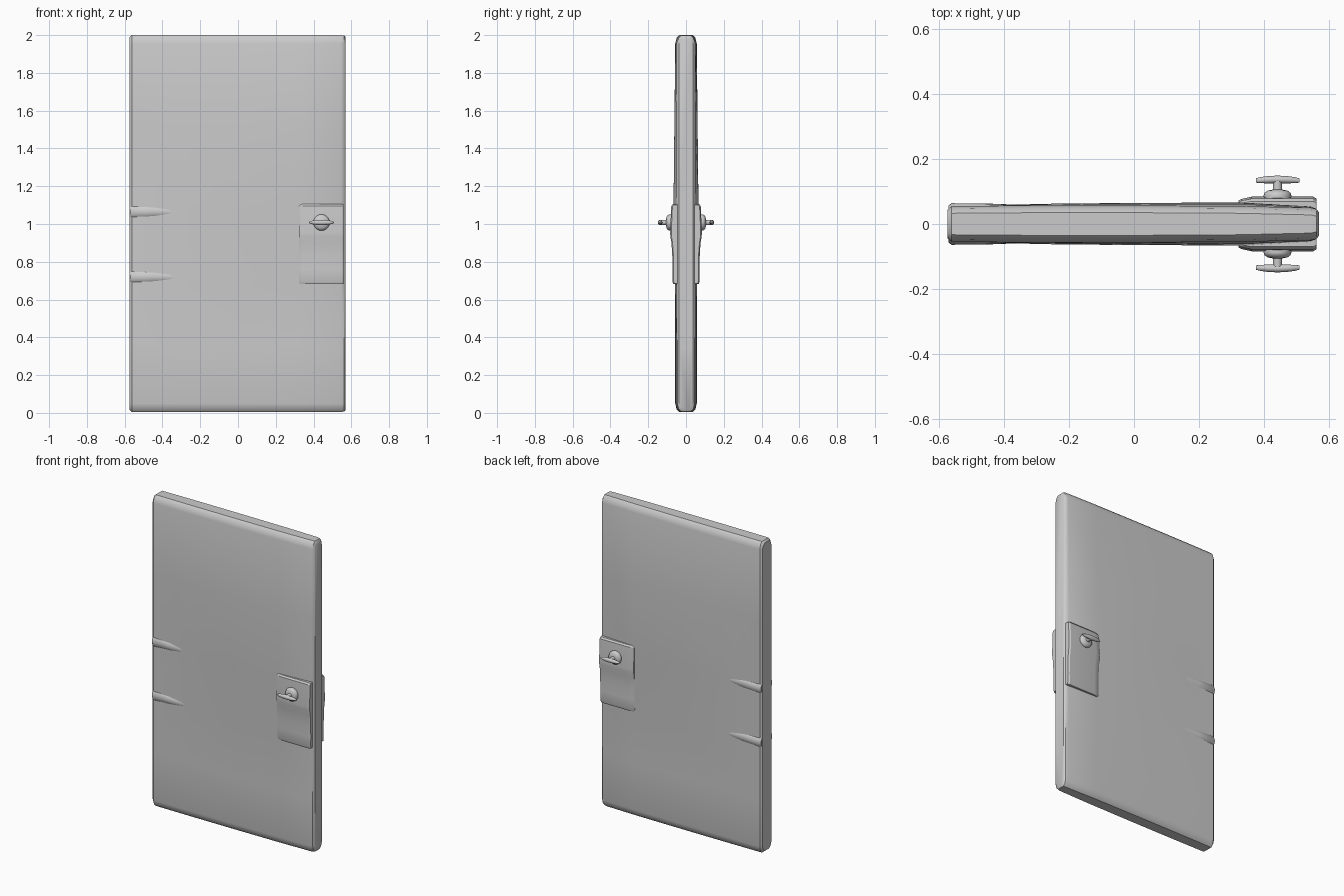
import bpy, bmesh, math

if "Cube" in bpy.data.objects:
    bpy.data.objects.remove(bpy.data.objects["Cube"])


def loft(name, rings, angle=35):
    """Skin a list of equal-length closed rings and cap both ends."""
    bm = bmesh.new()
    vs = [[bm.verts.new(p) for p in r] for r in rings]
    n = len(rings[0])
    for a, b in zip(vs, vs[1:]):
        for i in range(n):
            j = (i + 1) % n
            bm.faces.new((a[i], a[j], b[j], b[i]))
    bm.faces.new(vs[0])
    bm.faces.new(vs[-1])
    bmesh.ops.recalc_face_normals(bm, faces=bm.faces)
    me = bpy.data.meshes.new(name)
    bm.to_mesh(me)
    bm.free()
    ob = bpy.data.objects.new(name, me)
    bpy.context.collection.objects.link(ob)
    bpy.ops.object.select_all(action='DESELECT')
    ob.select_set(True)
    bpy.context.view_layer.objects.active = ob
    bpy.ops.object.shade_smooth_by_angle(angle=math.radians(angle))
    return ob


def mirrored_ring(x, profile):
    """Closed ring at x from (half thickness, z) points going down."""
    return ([(x, -y, z) for y, z in profile] +
            [(x, y, z) for y, z in reversed(profile)])


# door slab: slightly swollen panel with rounded rim
def slab_ring(x, thick, bulge, inset):
    ends = [(thick - 0.022, 2.0 - inset), (thick - 0.007, 1.985 - inset),
            (thick, 1.955)]
    mid = [(thick + bulge * 0.6, 1.5), (thick + bulge, 1.11),
           (thick + bulge * 0.7, 1.07), (thick + bulge * 0.5, 0.72),
           (thick + bulge * 0.2, 0.67), (thick, 0.35)]
    low = [(thick, 0.05), (thick - 0.007, 0.02 + inset),
           (thick - 0.022, 0.005 + inset)]
    return mirrored_ring(x, ends + mid + low)


loft("door_slab", [slab_ring(*s) for s in (
    (-0.574, 0.045, 0.0, 0.01), (-0.562, 0.055, 0.0, 0.0),
    (-0.45, 0.056, 0.0, 0.0), (-0.29, 0.057, 0.005, 0.0),
    (0.0, 0.057, 0.008, 0.0), (0.33, 0.055, 0.011, 0.0),
    (0.545, 0.050, 0.004, 0.0), (0.562, 0.046, 0.0, 0.002),
    (0.570, 0.036, 0.0, 0.01))])

# hinge swellings fading into both faces
for side, s in (("front", -1), ("back", 1)):
    for label, zc in (("upper", 1.065), ("lower", 0.72)):
        rings = []
        for x, yc, ry, rz in ((-0.572, 0.03, 0.026, 0.034),
                              (-0.562, 0.03, 0.034, 0.042),
                              (-0.45, 0.03, 0.033, 0.038),
                              (-0.27, 0.03, 0.026, 0.030)):
            rings.append([(x, s * (yc + ry * math.cos(a)), zc + rz * math.sin(a))
                          for a in (2 * math.pi * i / 20 for i in range(20))])
        loft(f"{label}_{side}_hinge", rings, 45)

# lock cover wrapping the door edge, with a concave lower part
LOCK = [(0.070, 1.105), (0.078, 1.095), (0.084, 0.955), (0.083, 0.935),
        (0.077, 0.90), (0.073, 0.84), (0.071, 0.76), (0.072, 0.695),
        (0.067, 0.682)]
rings = []
for x, dy, k in ((0.322, -0.012, 0.985), (0.330, -0.007, 1), (0.362, 0, 1),
                 (0.552, 0, 1), (0.562, -0.006, 0.985)):
    rings.append(mirrored_ring(x, [(y + dy, 0.893 + (z - 0.893) * k)
                                   for y, z in LOCK]))
loft("lock_cover", rings, 30)

# handles: domed rose, stem and curved turn bar on each side
HX, HZ = 0.442, 1.008
ROSE = [(0.040, 0.07), (0.043, 0.088), (0.040, 0.096), (0.030, 0.103),
        (0.014, 0.106), (0.013, 0.135)]
for side, s in (("front", -1), ("back", 1)):
    rings = [[(HX + r * math.cos(a), s * y, HZ + r * math.sin(a))
              for a in (2 * math.pi * i / 20 for i in range(20))]
             for r, y in ROSE]
    loft(f"{side}_handle_rose", rings)
    rings = []
    for t in (-1, -0.96, -0.8, -0.45, 0, 0.45, 0.8, 0.96, 1):
        w = max(0.25, math.sqrt(1 - t * t))
        yc = 0.137 - 0.003 * t * t
        rings.append([(HX + 0.067 * t,
                       s * (yc + (0.005 + 0.007 * w) * math.cos(a)),
                       HZ + 0.014 * w * math.sin(a))
                      for a in (2 * math.pi * i / 14 for i in range(14))])
    loft(f"{side}_handle_bar", rings, 45)
